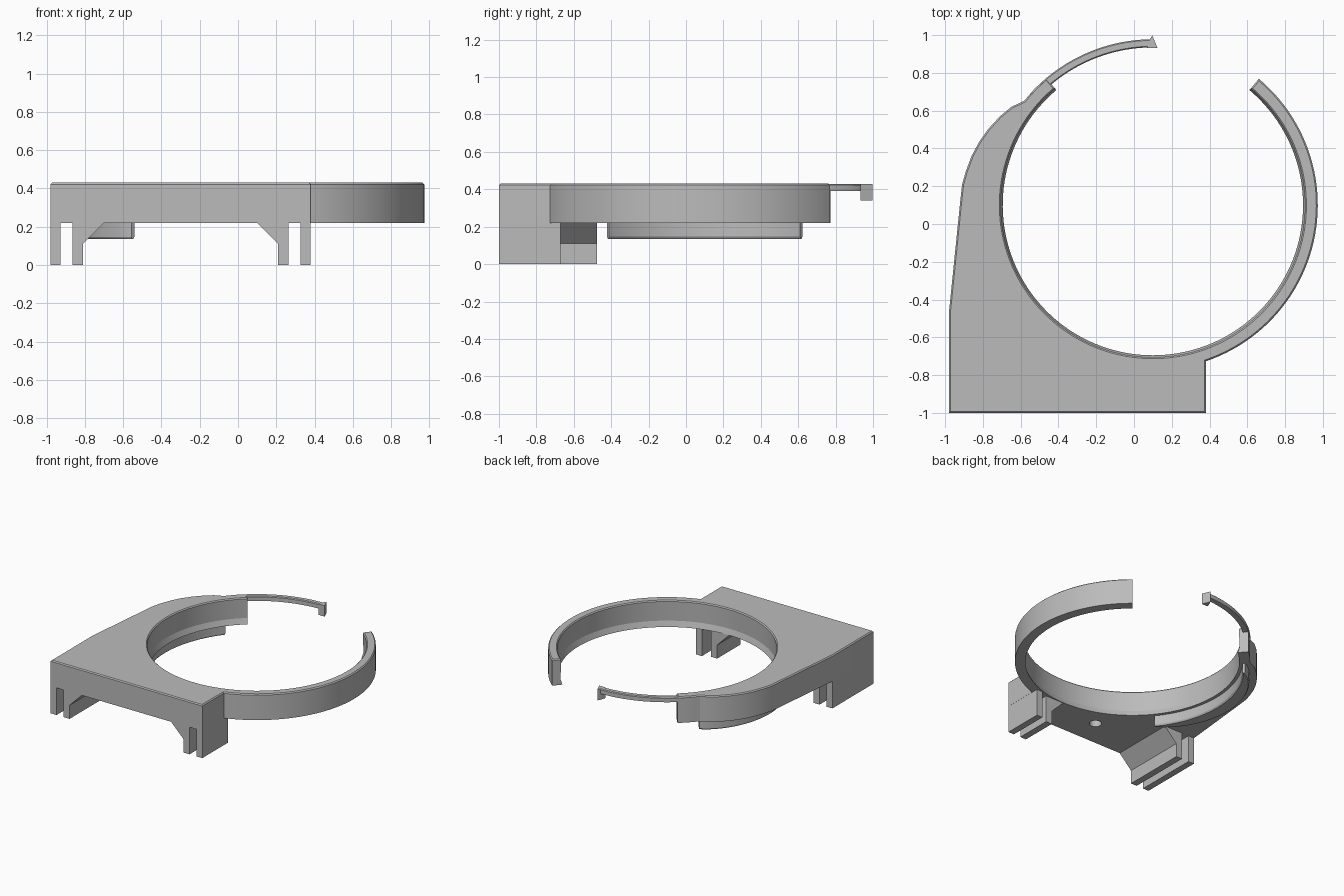
import bpy, bmesh
from math import radians, cos, sin

cube = bpy.data.objects.get("Cube")
if cube:
    bpy.data.objects.remove(cube, do_unlink=True)

CX = CY = 0.1                    # ring centre
R_LIP, R_IN, R_OUT = 0.795, 0.81, 0.873
Z_LOW, Z_TOP = 0.22, 0.43

grey = bpy.data.materials.new("plain grey")
grey.use_nodes = True
colour = (0.5, 0.5, 0.5, 1)
grey.diffuse_color = colour
grey.node_tree.nodes["Principled BSDF"].inputs["Base Color"].default_value = colour


def arc(radius, start, end, steps):
    """Points on a circle about the ring centre; angles in degrees."""
    pts = []
    for i in range(steps + 1):
        a = radians(start + (end - start) * i / steps)
        pts.append((CX + radius * cos(a), CY + radius * sin(a)))
    return pts


def loft(name, layers, bevel=0):
    """Join closed loops of 3D points into a capped solid."""
    bm = bmesh.new()
    loops = [[bm.verts.new(p) for p in layer] for layer in layers]
    n = len(loops[0])
    for low, high in zip(loops, loops[1:]):
        for i in range(n):
            j = (i + 1) % n
            bm.faces.new((low[i], low[j], high[j], high[i]))
    bm.faces.new(loops[0][::-1])
    top = bm.faces.new(loops[-1])
    bmesh.ops.recalc_face_normals(bm, faces=bm.faces)
    if bevel:
        bmesh.ops.bevel(bm, geom=list(top.edges), offset=bevel, segments=1,
                        affect='EDGES')
    mesh = bpy.data.meshes.new(name)
    bm.to_mesh(mesh)
    bm.free()
    obj = bpy.data.objects.new(name, mesh)
    bpy.context.collection.objects.link(obj)
    mesh.materials.append(grey)
    return obj


def slab(name, outline, z0, z1, bevel=0):
    return loft(name, [[(x, y, z) for x, y in outline] for z in (z0, z1)], bevel)


def bar(name, profile, y0, y1):
    """Extrude an x-z profile along y."""
    return loft(name, [[(x, y, z) for x, z in profile] for y in (y0, y1)])


# Plate and open ring, in one outline
def body_outline(r_inner):
    pts = [(-0.98, -1), (0.38, -1)]
    pts += arc(R_OUT, -71.2, 50, 48)
    pts += arc(r_inner, 50, -230, 110)
    pts += arc(R_OUT + 0.004, 130, 141, 5)
    pts += [(-0.65, 0.62), (-0.71, 0.57), (-0.77, 0.505), (-0.82, 0.435),
            (-0.86, 0.36), (-0.89, 0.28), (-0.91, 0.21), (-0.92, 0.12),
            (-0.98, -0.47)]
    return pts


levels = [(R_LIP, Z_LOW), (R_IN, 0.265), (R_LIP + 0.01, Z_TOP)]
body = loft("plate_and_ring",
            [[(x, y, z) for x, y in body_outline(r)] for r, z in levels], 0.008)

# Blind hole under the plate
bpy.ops.mesh.primitive_cylinder_add(vertices=24, radius=0.045, depth=0.2,
                                    location=(-0.28, -0.78, Z_LOW))
cutter = bpy.context.object
cutter.hide_render = True
cut = body.modifiers.new("hole", 'BOOLEAN')
cut.operation, cut.object = 'DIFFERENCE', cutter
bpy.context.view_layer.objects.active = body
bpy.ops.object.modifier_apply(modifier=cut.name)
bpy.data.objects.remove(cutter, do_unlink=True)

# Slotted feet: plain outer strip and gusseted inner strip on each side
for side, outer, s, y_outer, y_inner in (("right", -0.98, 1, -0.475, -0.475),
                                         ("left", 0.38, -1, -0.67, -0.70)):
    def px(d):
        return outer + s * d
    bar(side + "_outer_foot", [(px(0), 0), (px(0.053), 0),
        (px(0.053), Z_LOW), (px(0), Z_LOW)], -1, y_outer)
    bar(side + "_inner_foot", [(px(0.115), 0), (px(0.17), 0), (px(0.17), 0.11),
        (px(0.28), Z_LOW), (px(0.115), Z_LOW)], -1, y_inner)

# Crescent rib below the ring, with a chamfered lower edge
def crescent(inset):
    pts = arc(0.82 + inset, 141.5, 218.5, 32)
    for i in range(33):
        t = i / 32
        r = 0.84 + 0.09 * (4 * t * (1 - t)) ** 0.8 - inset
        pts += arc(r, 218.5 - 77 * t, 0, 1)[:1]
    return pts


loft("lower_rib", [[(x, y, z) for x, y in crescent(i)]
                   for i, z in ((0.008, 0.135), (0, 0.147), (0, Z_LOW))])

# Thin spring arm with a hooked end
slab("spring_arm", arc(0.878, 90, 138, 24) + arc(0.835, 138, 90, 24),
     0.39, Z_TOP - 0.002, 0.006)
slab("arm_hook", [(0.07, 0.933), (0.124, 0.933), (0.097, 0.998), (0.083, 0.977)],
     0.34, Z_TOP - 0.002)

# Smooth curved walls, keep the corners sharp
for obj in bpy.context.collection.objects:
    if obj.type == 'MESH' and grey.name in obj.data.materials:
        obj.select_set(True)
        bpy.context.view_layer.objects.active = obj
bpy.ops.object.shade_smooth_by_angle(angle=radians(20))
